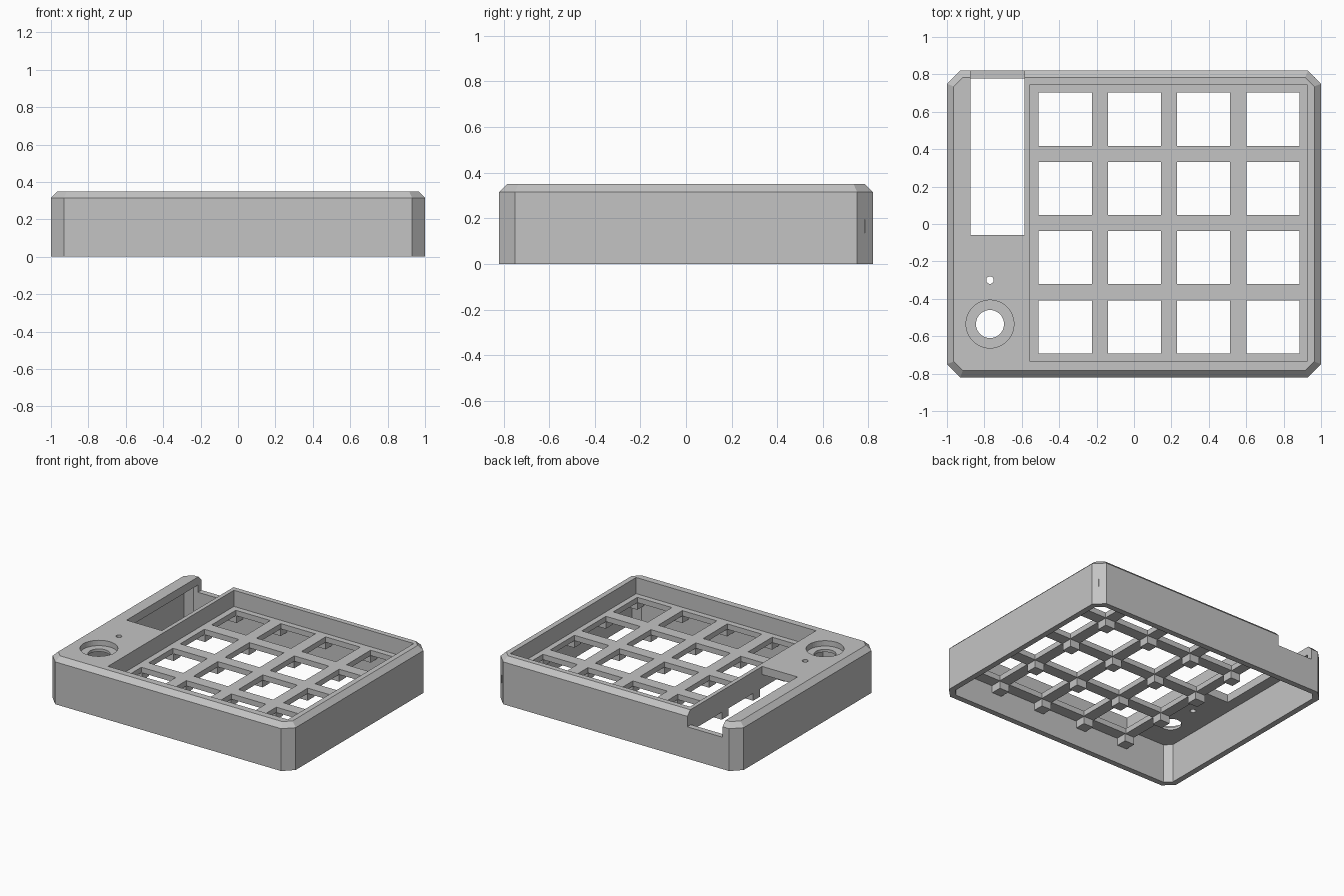
import bpy
import bmesh

if "Cube" in bpy.data.objects:
    bpy.data.objects.remove(bpy.data.objects["Cube"])

GREY = (0.55, 0.55, 0.55, 1)
mat = bpy.data.materials.new("grey plastic")
mat.use_nodes = True
mat.diffuse_color = GREY
mat.node_tree.nodes["Principled BSDF"].inputs["Base Color"].default_value = GREY

PITCH = 0.37
KEYS_X = [-0.3675 + PITCH * i for i in range(4)]
KEYS_Y = [0.56 - PITCH * i for i in range(4)]
KNOB = (-0.77, -0.535)


def make(name, bm):
    bmesh.ops.recalc_face_normals(bm, faces=bm.faces)
    mesh = bpy.data.meshes.new(name)
    bm.to_mesh(mesh)
    bm.free()
    mesh.materials.append(mat)
    ob = bpy.data.objects.new(name, mesh)
    bpy.context.collection.objects.link(ob)
    return ob


def add_box(bm, x, y, z):
    verts = bmesh.ops.create_cube(bm, size=1)["verts"]
    for v in verts:
        for i, (lo, hi) in enumerate((x, y, z)):
            v.co[i] = lo if v.co[i] < 0 else hi


def box(name, x, y, z):
    bm = bmesh.new()
    add_box(bm, x, y, z)
    return make(name, bm)


def octagon(inset):
    """Rectangle with cut corners, moved inward by inset."""
    a, b, c = 1 - inset, 0.82 - inset, 0.07 - 0.586 * inset
    return [(a, b - c), (a - c, b), (c - a, b), (-a, b - c),
            (-a, c - b), (c - a, -b), (a - c, -b), (a, c - b)]


def loft(name, sections):
    """Stack of (inset, height) octagons, capped at both ends."""
    bm = bmesh.new()
    rings = [[bm.verts.new((x, y, z)) for x, y in octagon(inset)] for inset, z in sections]
    for r, s in zip(rings, rings[1:]):
        for i in range(8):
            j = (i + 1) % 8
            bm.faces.new((r[i], r[j], s[j], s[i]))
    bm.faces.new(rings[0])
    bm.faces.new(rings[-1])
    return make(name, bm)


def disc(name, radius, z0, z1):
    bm = bmesh.new()
    bmesh.ops.create_cone(bm, cap_ends=True, segments=48, radius1=radius,
                          radius2=radius, depth=z1 - z0)
    bmesh.ops.translate(bm, verts=bm.verts, vec=(*KNOB, (z0 + z1) / 2))
    return make(name, bm)


def cut(target, cutter):
    mod = target.modifiers.new(cutter.name, "BOOLEAN")
    mod.operation = "DIFFERENCE"
    mod.solver = "EXACT"
    mod.object = cutter
    bpy.context.view_layer.objects.active = target
    bpy.ops.object.modifier_apply(modifier=mod.name)
    bpy.data.objects.remove(cutter)


# Outer case: hollow from below, open over the keys, slot and knob
case = loft("case_shell", [(0, 0), (0, 0.315), (0.036, 0.35)])
cut(case, loft("cavity", [(0.042, -0.1), (0.042, 0.29)]))
cut(case, box("key_opening", (-0.555, 0.925), (-0.735, 0.745), (0.22, 0.5)))
cut(case, box("display_slot", (-0.875, -0.585), (-0.06, 1), (0.237, 0.5)))
cut(case, disc("knob_recess", 0.128, 0.31, 0.5))
cut(case, disc("knob_hole", 0.075, 0.1, 0.5))
bm = bmesh.new()
bmesh.ops.create_cone(bm, cap_ends=True, segments=24, radius1=0.02, radius2=0.02, depth=1)
bmesh.ops.translate(bm, verts=bm.verts, vec=(KNOB[0], -0.3, 0.4))
cut(case, make("pin_hole", bm))

# Sunken key tray with a grid of square switch holes
tray = box("key_tray", (-0.585, 0.962), (-0.782, 0.782), (0.19, 0.295))
cut(tray, box("tray_recess", (-0.555, 0.925), (-0.735, 0.745), (0.23, 0.5)))
bm = bmesh.new()
for x in KEYS_X:
    for y in KEYS_Y:
        add_box(bm, (x - 0.142, x + 0.142), (y - 0.142, y + 0.142), (0, 0.5))
cut(tray, make("switch_holes", bm))

# Short posts hanging under the tray where the bars cross
bm = bmesh.new()
for i in range(5):
    for j in range(5):
        x = max(-0.545, -0.5525 + PITCH * i)
        y = 0.745 - PITCH * j
        add_box(bm, (x - 0.04, x + 0.04), (y - 0.04, y + 0.04), (0.135, 0.195))
make("tray_posts", bm)
